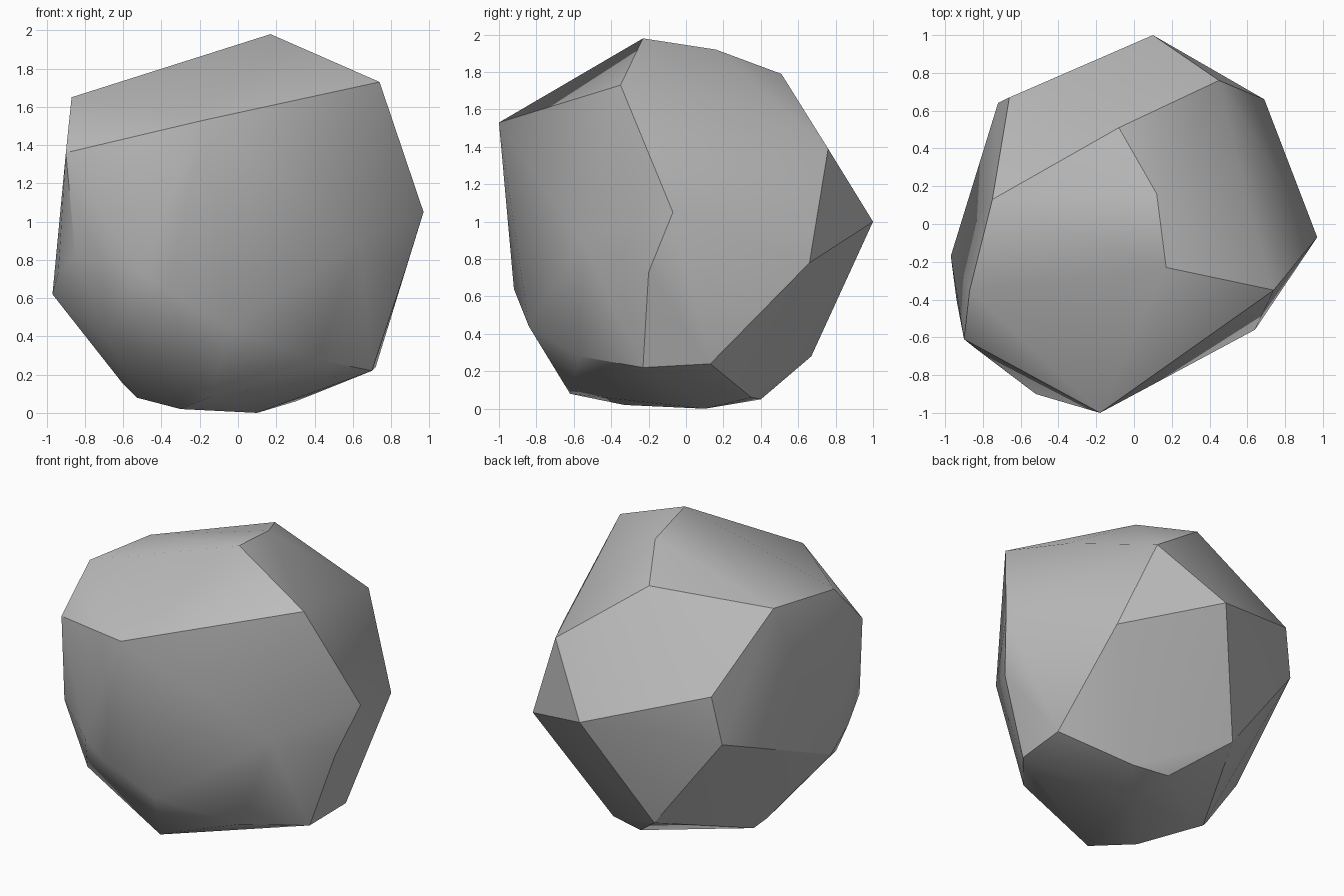
import bpy
import bmesh
import math

# Remove the default object only
default_cube = bpy.data.objects.get("Cube")
if default_cube:
    bpy.data.objects.remove(default_cube, do_unlink=True)


def make_material(name, color):
    material = bpy.data.materials.new(name)
    material.use_nodes = True
    material.diffuse_color = color
    shader = next(n for n in material.node_tree.nodes if n.type == "BSDF_PRINCIPLED")
    shader.inputs["Base Color"].default_value = color
    shader.inputs["Roughness"].default_value = 0.9
    return material


# Corner points of the boulder, grouped by height
crown_corners = [
    (.17, -.23, 1.98), (.12, .16, 1.92), (-.08, .51, 1.79),
    (.74, -.35, 1.73), (.6, .09, 1.64), (-.75, .13, 1.67),
    (-.87, -.35, 1.65), (-.18, -1, 1.53), (.45, .76, 1.39),
    (-.9, -.61, 1.36), (-.66, .67, 1.25),
]
waist_corners = [
    (.97, -.07, 1.05), (.1, 1, 1), (-.72, .64, .93), (.64, -.56, .9),
    (-.85, -.65, .82), (.69, .66, .78), (-.52, -.9, .74),
    (.87, -.2, .73), (-.94, -.4, .73), (-.37, -.92, .64),
    (-.97, -.17, .62),
]
base_corners = [
    (-.04, -.84, .44), (-.69, -.63, .4), (.41, -.57, .28),
    (-.23, .67, .28), (.72, .13, .24), (.7, -.23, .22),
    (-.6, -.02, .15), (-.15, -.62, .08), (-.53, .03, .08),
    (.3, .35, .06), (.06, .4, .05), (-.3, -.33, .02), (.1, .1, 0),
]


def wrap_stone(name, corner_groups, material):
    """Wrap the corner groups in one tight faceted skin."""
    bm = bmesh.new()
    for group in corner_groups:
        for corner in group:
            bm.verts.new(corner)
    skin = bmesh.ops.convex_hull(bm, input=bm.verts[:])
    unused = set(skin["geom_interior"]) | set(skin["geom_unused"])
    loose = [item for item in unused if isinstance(item, bmesh.types.BMVert)]
    bmesh.ops.delete(bm, geom=loose, context="VERTS")
    bmesh.ops.recalc_face_normals(bm, faces=bm.faces[:])

    mesh = bpy.data.meshes.new(name)
    bm.to_mesh(mesh)
    bm.free()
    mesh.materials.append(material)
    stone = bpy.data.objects.new(name, mesh)
    bpy.context.collection.objects.link(stone)
    return stone


# Boulder with soft facets and crisp main ridges
stone_grey = make_material("stone_grey", (.5, .5, .5, 1))
boulder = wrap_stone("boulder", [crown_corners, waist_corners, base_corners], stone_grey)
bpy.ops.object.select_all(action="DESELECT")
boulder.select_set(True)
bpy.context.view_layer.objects.active = boulder
bpy.ops.object.shade_smooth_by_angle(angle=math.radians(30))
